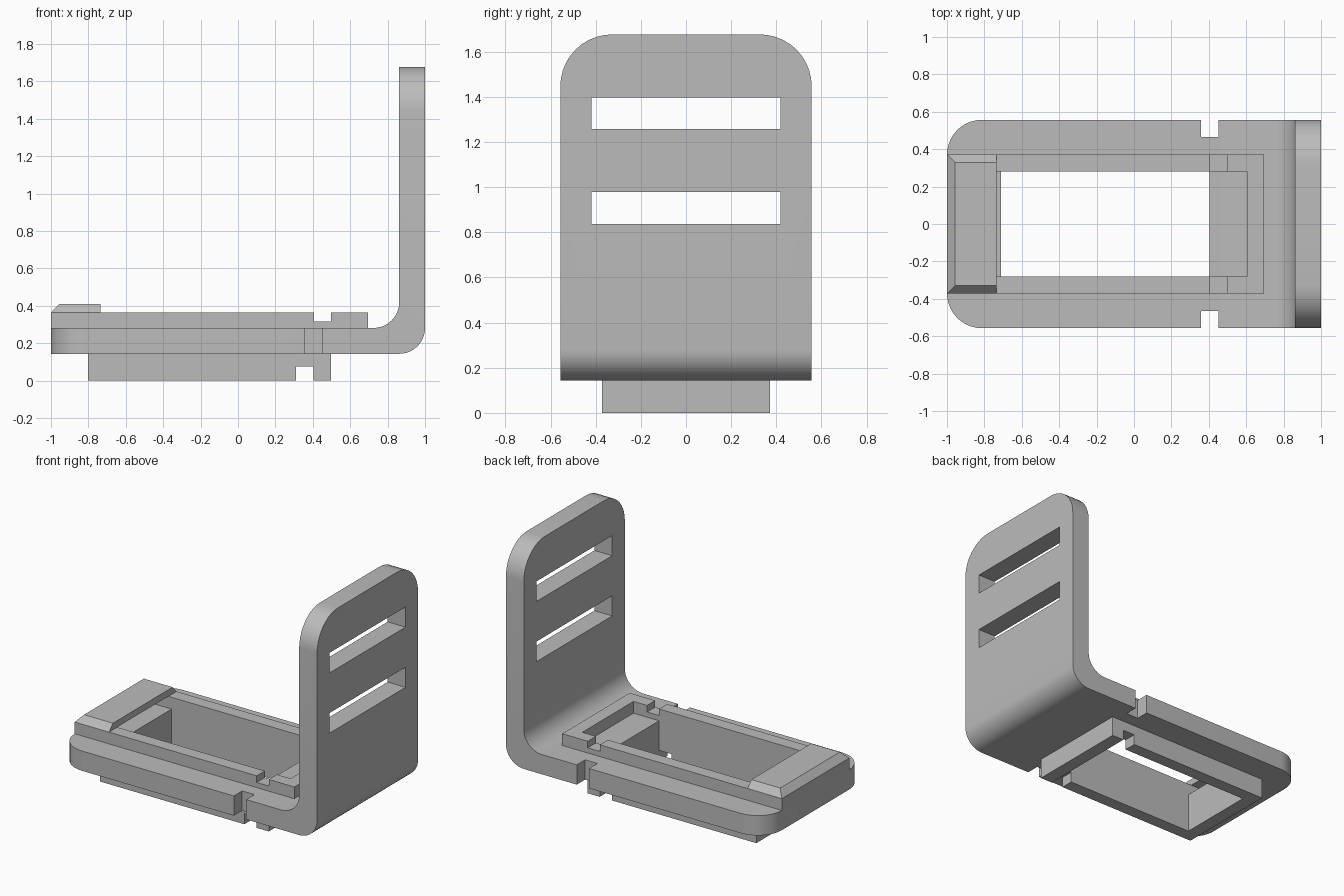
import bpy
import bmesh
from math import sin, cos, pi, radians

if "Cube" in bpy.data.objects:
    bpy.data.objects.remove(bpy.data.objects["Cube"], do_unlink=True)

grey = bpy.data.materials.new("plain grey")
grey.use_nodes = True
COLOUR = (0.5, 0.5, 0.5, 1)
grey.diffuse_color = COLOUR
grey.node_tree.nodes["Principled BSDF"].inputs["Base Color"].default_value = COLOUR

HALF = 0.557      # half width of the bracket
RIM = 0.372       # half width of both frames
HOLE = 0.282      # half width of the opening
LOW, FLOOR, TOP = 0.143, 0.281, 0.363


def finish(bm, name):
    bmesh.ops.recalc_face_normals(bm, faces=bm.faces)
    mesh = bpy.data.meshes.new(name)
    bm.to_mesh(mesh)
    bm.free()
    mesh.materials.append(grey)
    obj = bpy.data.objects.new(name, mesh)
    bpy.context.collection.objects.link(obj)
    return obj


def box(name, x, y, z):
    bm = bmesh.new()
    bmesh.ops.create_cube(bm, size=1)
    for v in bm.verts:
        for i, (a, b) in enumerate((x, y, z)):
            v.co[i] = b if v.co[i] > 0 else a
    return finish(bm, name)


def activate(obj):
    bpy.ops.object.select_all(action='DESELECT')
    obj.select_set(True)
    bpy.context.view_layer.objects.active = obj


def cut(obj, *ranges):
    """Subtract a box from the object for each x, y, z range."""
    for r in ranges:
        cutter = box("cutter", *r)
        mod = obj.modifiers.new("cut", 'BOOLEAN')
        mod.operation = 'DIFFERENCE'
        mod.solver = 'EXACT'
        mod.object = cutter
        activate(obj)
        bpy.ops.object.modifier_apply(modifier=mod.name)
        bpy.data.objects.remove(cutter, do_unlink=True)


def arc(cx, cz, r, start, end, n=10):
    return [(cx + r * cos(radians(start + (end - start) * i / n)),
             cz + r * sin(radians(start + (end - start) * i / n)))
            for i in range(n + 1)]


# Bracket: L profile with a rounded bend, extruded across the width
R = 0.138
profile = [(-1, FLOOR), (-1, LOW)]
profile += arc(1 - R, LOW + R, R, -90, 0)
profile += [(1, 1.677), (1 - R, 1.677)]
profile += arc(1 - 2 * R, FLOOR + R, R, 0, -90)
bm = bmesh.new()
side = bm.faces.new([bm.verts.new((x, -HALF, z)) for x, z in profile])
grown = bmesh.ops.extrude_face_region(bm, geom=[side])["geom"]
for v in grown:
    if isinstance(v, bmesh.types.BMVert):
        v.co.y = HALF
bmesh.ops.recalc_face_normals(bm, faces=bm.faces)


def round_corners(test, radius):
    edges = [e for e in bm.edges if all(test(v.co) for v in e.verts)
             and abs(e.verts[0].co.y - e.verts[1].co.y) < 0.01]
    bmesh.ops.bevel(bm, geom=edges, offset=radius, segments=10,
                    profile=0.5, affect='EDGES')


round_corners(lambda c: c.x < -0.99, 0.187)
round_corners(lambda c: c.z > 1.67, 0.23)
bracket = finish(bm, "bracket")
cut(bracket, ((-0.71, 0.405), (-HOLE, HOLE), (0, 0.6)))
for z in (0.838, 1.258):      # strap slots in the upright
    cut(bracket, ((0.7, 1.2), (-0.418, 0.418), (z, z + 0.14)))
for s in (-1, 1):             # side notches
    cut(bracket, ((0.358, 0.453), sorted((s * 0.465, s * 0.7)), (0, 0.5)))
activate(bracket)
bpy.ops.object.shade_smooth_by_angle(angle=radians(30))

# Upper frame, with a shallow pocket and a channel across its sides
upper_frame = box("upper_frame", (-1, 0.695), (-RIM, RIM), (FLOOR, TOP))
cut(upper_frame,
    ((-0.91, 0.603), (-HOLE, HOLE), (0.2, 0.5)),
    ((0.405, 0.498), (-0.5, 0.5), (0.317, 0.5)))

# Lower frame, with a channel under its sides
lower_frame = box("lower_frame", (-0.803, 0.498), (-RIM, RIM), (0, LOW))
cut(lower_frame,
    ((-0.71, 0.405), (-HOLE, HOLE), (-0.2, 0.3)),
    ((0.31, 0.405), (-0.5, 0.5), (-0.1, 0.074)))

# End cap, sloped on three sides
end_cap = box("end_cap", (-1, -0.735), (-RIM, RIM), (TOP, 0.409))
for v in end_cap.data.vertices:
    if v.co.z > 0.4:
        v.co.y *= 0.885
        if v.co.x < -0.9:
            v.co.x += 0.043
